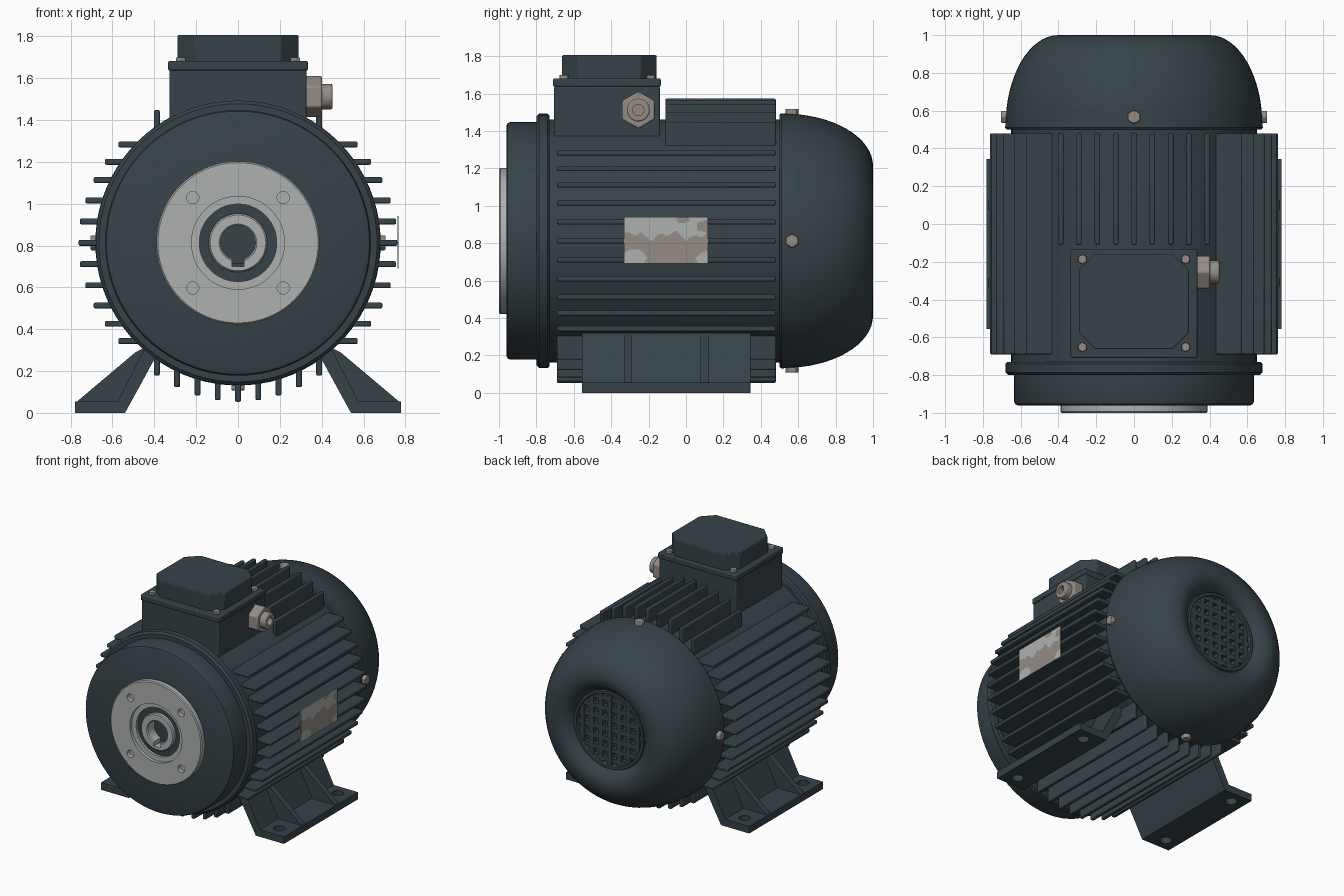
import bpy, bmesh, math
from mathutils import Matrix, Vector

if "Cube" in bpy.data.objects:
    bpy.data.objects.remove(bpy.data.objects["Cube"])

CZ = 0.813  # height of the motor axis


def material(name, rgb):
    m = bpy.data.materials.new(name)
    m.diffuse_color = (*rgb, 1)
    m.use_nodes = True
    m.node_tree.nodes["Principled BSDF"].inputs["Base Color"].default_value = m.diffuse_color
    return m


PAINT = material("dark_slate_paint", (0.037, 0.055, 0.066))
STEEL = material("machined_steel", (0.42, 0.44, 0.43))
BOLT = material("warm_grey_metal", (0.30, 0.26, 0.235))


def finish(name, bm, mat, bevel=0, smooth=True):
    bmesh.ops.recalc_face_normals(bm, faces=bm.faces)
    me = bpy.data.meshes.new(name)
    bm.to_mesh(me)
    bm.free()
    ob = bpy.data.objects.new(name, me)
    bpy.context.collection.objects.link(ob)
    me.materials.append(mat)
    if bevel:
        b = ob.modifiers.new("bevel", 'BEVEL')
        b.width, b.segments = bevel, 2
    if smooth:
        bpy.ops.object.select_all(action='DESELECT')
        ob.select_set(True)
        bpy.context.view_layer.objects.active = ob
        bpy.ops.object.shade_smooth_by_angle(angle=math.radians(32))
    return ob


def add_box(bm, x0, x1, y0, y1, z0, z1):
    mid = Vector(((x0 + x1) / 2, (y0 + y1) / 2, (z0 + z1) / 2))
    bmesh.ops.create_cube(bm, size=1, matrix=Matrix.Translation(mid) @
                          Matrix.Diagonal((abs(x1 - x0), y1 - y0, z1 - z0, 1)))


def add_prism(bm, pts, axis, a, b):
    """Extrude a 2D outline: axis 'Y' takes (x, z), axis 'Z' takes (x, y)."""
    place = (lambda p, d: (p[0], d, p[1])) if axis == 'Y' else (lambda p, d: (p[0], p[1], d))
    lo = [bm.verts.new(place(p, a)) for p in pts]
    hi = [bm.verts.new(place(p, b)) for p in pts]
    bm.faces.new(lo)
    bm.faces.new(hi[::-1])
    for i in range(len(pts)):
        j = (i + 1) % len(pts)
        bm.faces.new((lo[i], lo[j], hi[j], hi[i]))


def add_cyl(bm, pos, direction, r, depth, n=32, turn=0.0):
    rot = Vector(direction).to_track_quat('Z', 'Y').to_matrix().to_4x4()
    bmesh.ops.create_cone(bm, cap_ends=True, segments=n, radius1=r, radius2=r, depth=depth,
                          matrix=Matrix.Translation(pos) @ rot @ Matrix.Rotation(turn, 4, 'Z'))


def lathe(name, profile, mat, n=80, closed=False):
    """Spin (radius, y) points about the motor axis."""
    bm = bmesh.new()
    vs = [bm.verts.new((r, y, CZ)) for r, y in profile]
    edges = [bm.edges.new(e) for e in zip(vs, vs[1:])]
    if closed:
        edges.append(bm.edges.new((vs[-1], vs[0])))
    bmesh.ops.spin(bm, geom=vs + edges, cent=(0, 0, CZ), axis=(0, 1, 0),
                   angle=2 * math.pi, steps=n, use_merge=True)
    bmesh.ops.remove_doubles(bm, verts=bm.verts, dist=1e-5)
    return finish(name, bm, mat)


def cut(ob, bm):
    c = finish(ob.name + "_cutter", bm, PAINT, smooth=False)
    c.hide_render = True
    c.hide_viewport = True
    c.display_type = 'WIRE'
    m = ob.modifiers.new("cut", 'BOOLEAN')
    m.operation, m.object, m.solver = 'DIFFERENCE', c, 'EXACT'


# Main housing and front end bell
lathe("housing", [(0, -0.76), (0.65, -0.76), (0.65, 0.53), (0, 0.53)], PAINT)
lathe("front_ring", [(0, -0.80), (0.665, -0.80), (0.68, -0.785), (0.68, -0.74), (0.67, -0.73), (0, -0.73)], PAINT)
lathe("front_bell", [(0.2, -0.96), (0.615, -0.96), (0.629, -0.954), (0.635, -0.94),
                     (0.635, -0.80), (0.2, -0.80)], PAINT, closed=True)

# Machined mounting face with four holes
face = lathe("mounting_face", [(0.383, -1.0), (0.39, -0.993), (0.39, -0.95), (0.185, -0.95),
                               (0.185, -0.975), (0.222, -0.975), (0.222, -1.0)], STEEL, closed=True)
bm = bmesh.new()
for sx in (-1, 1):
    for sz in (-1, 1):
        add_cyl(bm, (sx * 0.216, -0.99, CZ + sz * 0.216), (0, 1, 0), 0.029, 0.05)
cut(face, bm)

# Seal, hollow shaft with keyway, dark bore
lathe("shaft_seal", [(0, -0.90), (0.10, -0.90), (0.13, -0.955), (0.187, -0.955), (0.187, -0.82), (0, -0.82)], PAINT)
shaft = lathe("hollow_shaft", [(0.09, -0.985), (0.133, -0.985), (0.14, -0.978), (0.14, -0.88),
                               (0.083, -0.88), (0.083, -0.978)], STEEL, 48, True)
bm = bmesh.new()
add_box(bm, -0.028, 0.028, -1.02, -0.85, CZ - 0.112, CZ - 0.05)
cut(shaft, bm)

# Domed fan cover with a recessed opening
dome = [(0.63, 0.50), (0.675, 0.50), (0.682, 0.51)]
dome += [(0.40 + 0.28 * math.cos(t), 0.52 + 0.48 * math.sin(t))
         for t in (math.pi / 2 * i / 16 for i in range(1, 17))]
dome += [(0.365, 0.993), (0.335, 0.975), (0.312, 0.95), (0.30, 0.925), (0.295, 0.94),
         (0.275, 0.94), (0.27, 0.93), (0.27, 0.84), (0, 0.84)]
lathe("fan_cover", dome, PAINT)
bm = bmesh.new()
for i in range(-3, 4):
    o = i * 0.078
    h = math.sqrt(0.275 ** 2 - o * o)
    add_box(bm, o - 0.018, o + 0.018, 0.89, 0.93, CZ - h, CZ + h)
    add_box(bm, -h, h, 0.89, 0.928, CZ + o - 0.018, CZ + o + 0.018)
finish("fan_grille", bm, PAINT, smooth=False)

# Fan cover bolts
bm = bmesh.new()
for d in ((1, 0, 0), (-1, 0, 0), (0, 0, 1), (0, 0, -1)):
    v = Vector(d)
    add_cyl(bm, Vector((0, 0.567, CZ)) + v * 0.675, d, 0.037, 0.06, 6)
finish("cover_bolts", bm, BOLT, 0.005)

# Cooling fins: horizontal on both sides, vertical above and below
bm = bmesh.new()
tips = [0.762, 0.756, 0.73, 0.69, 0.636, 0.572]
rises = [0, 0.102, 0.203, 0.30, 0.387, 0.47]
for s in (-1, 1):
    for i, (tip, dz) in enumerate(zip(tips, rises)):
        root = math.sqrt(0.65 ** 2 - dz * dz) - 0.03
        for z in {CZ + dz, CZ - dz}:
            add_box(bm, s * root, s * tip, -0.69, 0.48, z - 0.014, z + 0.014)
for i in range(-4, 5):
    x = i * 0.097
    root = math.sqrt(0.65 ** 2 - x * x) - 0.03
    tip = (0.76, 0.752, 0.73, 0.69, 0.635)[abs(i)]
    add_box(bm, x - 0.014, x + 0.014, -0.69, 0.48, CZ - tip, CZ - root)
    add_box(bm, x - 0.014, x + 0.014, -0.11, 0.48, CZ + root, CZ + tip)
finish("cooling_fins", bm, PAINT, 0.007)

# Terminal box, lid and octagonal cap
bm = bmesh.new()
add_box(bm, -0.328, 0.328, -0.705, -0.14, 1.25, 1.64)
finish("terminal_box", bm, PAINT, 0.008)
bm = bmesh.new()
add_box(bm, -0.335, 0.335, -0.71, -0.135, 1.637, 1.682)
finish("terminal_lid", bm, PAINT, 0.008)
bm = bmesh.new()
X, Y, K = 0.29, 0.252, 0.085
octagon = [(X, -Y + K), (X, Y - K), (X - K, Y), (-X + K, Y), (-X, Y - K), (-X, -Y + K), (-X + K, -Y), (X - K, -Y)]
add_prism(bm, [(x, y - 0.41) for x, y in octagon], 'Z', 1.67, 1.806)
finish("terminal_cap", bm, PAINT, 0.006)
bm = bmesh.new()
for x in (-0.273, 0.273):
    for y in (-0.187, -0.652):
        add_cyl(bm, (x, y, 1.685), (0, 0, 1), 0.026, 0.03, 6)
finish("lid_screws", bm, BOLT, 0.004)

# Cable gland: hex nut and hollow end
bm = bmesh.new()
add_cyl(bm, (0.36, -0.255, 1.512), (1, 0, 0), 0.1, 0.085, 6, math.pi / 2)
top = max(bm.verts, key=lambda v: v.co.z).co.z
if top < 1.605:  # keep a corner pointing up
    bmesh.ops.rotate(bm, verts=bm.verts, cent=(0.36, -0.255, 1.512), matrix=Matrix.Rotation(math.pi / 6, 3, 'X'))
finish("gland_nut", bm, BOLT, 0.008)
bm = bmesh.new()
add_cyl(bm, (0.42, -0.255, 1.512), (1, 0, 0), 0.061, 0.064)
gland = finish("gland_end", bm, BOLT, 0.008)
bm = bmesh.new()
add_cyl(bm, (0.45, -0.255, 1.512), (1, 0, 0), 0.03, 0.07)
cut(gland, bm)

# Worn nameplate: patches of grey on a steel plate
bm = bmesh.new()
bmesh.ops.create_grid(bm, x_segments=54, y_segments=30, size=0.5)
for f in bm.faces:
    c = f.calc_center_median()
    u, v = c.x + 0.5, c.y + 0.5
    worn = v < 0.6 + 0.06 * math.sin(14 * u) + 0.05 * math.sin(31 * u + 1)
    worn = worn and math.hypot(u - 0.12, (v - 0.12) * 0.8) > 0.15 and math.hypot(u - 1.02, v - 0.1) > 0.16
    worn = worn or math.hypot(u - 0.7, v - 0.95) < 0.08 or math.hypot(u - 0.98, v - 0.8) < 0.12
    f.material_index = int(worn)
bmesh.ops.transform(bm, verts=bm.verts, matrix=Matrix(
    ((0, 0, 1, 0.762), (0.45, 0, 0, -0.107), (0, 0.25, 0, CZ + 0.003), (0, 0, 0, 1))))
r = bmesh.ops.extrude_face_region(bm, geom=bm.faces[:])
bmesh.ops.translate(bm, verts=[g for g in r["geom"] if isinstance(g, bmesh.types.BMVert)], vec=(0.005, 0, 0))
plate = finish("nameplate", bm, STEEL, smooth=False)
plate.data.materials.append(BOLT)

# Feet: slanted web, drilled base plate and two gussets on each side
for side, s in (("left", -1), ("right", 1)):
    bm = bmesh.new()
    add_prism(bm, [(s * x, z) for x, z in ((0.54, 0), (0.78, 0), (0.78, 0.055), (0.575, 0.055),
                                           (0.44, 0.32), (0.385, 0.32), (0.395, 0.265))], 'Y', -0.555, 0.345)
    foot = finish(side + "_foot", bm, PAINT)
    bm = bmesh.new()
    for y in (-0.46, 0.25):
        add_cyl(bm, (s * 0.675, y, 0.03), (0, 0, 1), 0.042, 0.2)
    cut(foot, bm)
    bm = bmesh.new()
    for y in (-0.31, 0.10):
        add_prism(bm, [(s * x, z) for x, z in ((0.56, 0.04), (0.775, 0.05), (0.49, 0.29), (0.43, 0.32))],
                  'Y', y - 0.022, y + 0.022)
    finish(side + "_foot_gussets", bm, PAINT)
